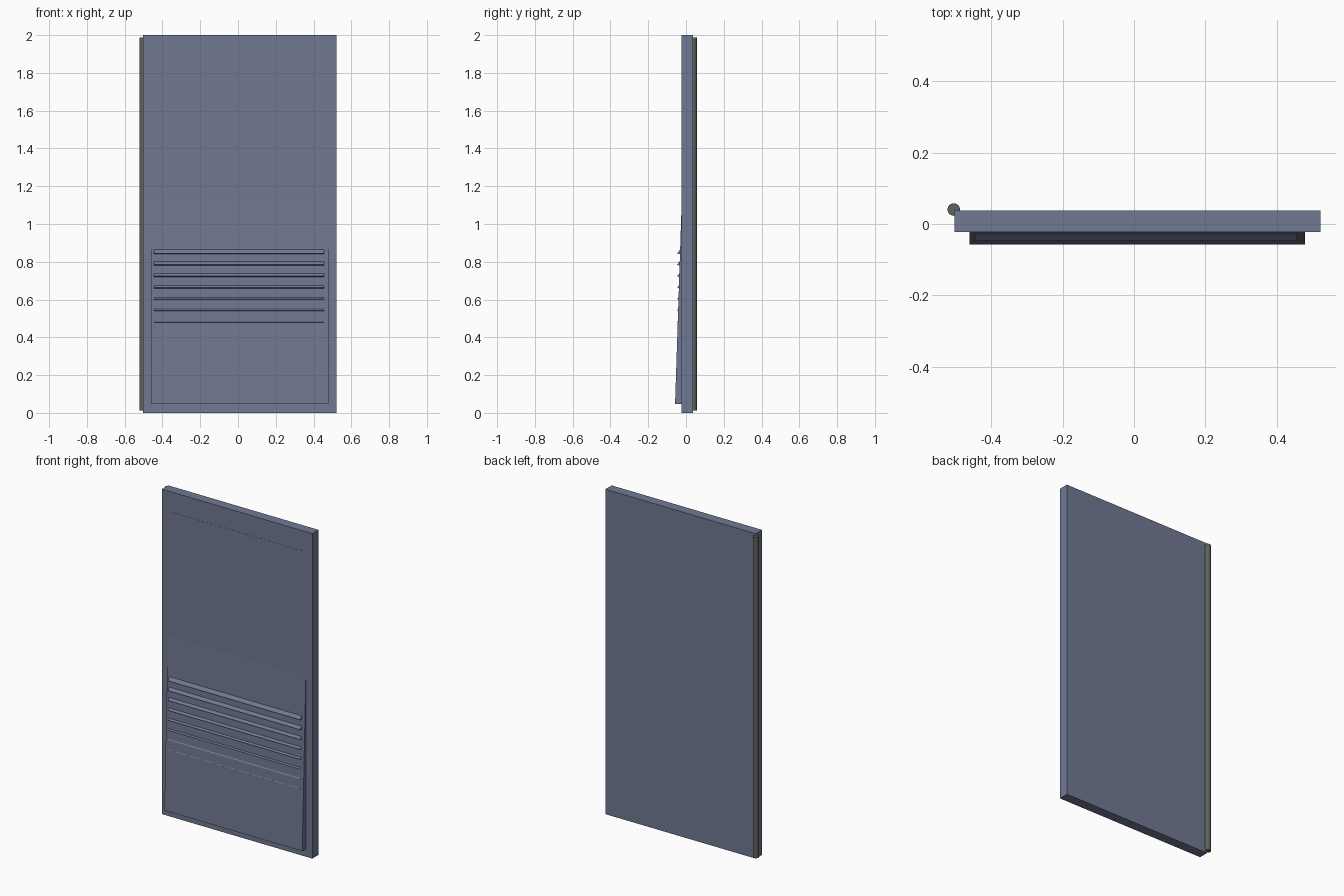
import bpy, bmesh, math

if "Cube" in bpy.data.objects:
    bpy.data.objects.remove(bpy.data.objects["Cube"])


def make_mat(name, rgb):
    m = bpy.data.materials.new(name)
    m.diffuse_color = (*rgb, 1)
    m.use_nodes = True
    m.node_tree.nodes["Principled BSDF"].inputs["Base Color"].default_value = m.diffuse_color
    return m


BLUE = make_mat("slate blue", (0.165, 0.192, 0.295))
GRAY = make_mat("hinge gray", (0.12, 0.118, 0.115))


def extrude_x(name, profile, x0, x1, mat):
    """Extrude a closed (y, z) profile along x."""
    bm = bmesh.new()
    face = bm.faces.new([bm.verts.new((x0, y, z)) for y, z in profile])
    ext = bmesh.ops.extrude_face_region(bm, geom=[face])
    moved = [g for g in ext["geom"] if isinstance(g, bmesh.types.BMVert)]
    bmesh.ops.translate(bm, verts=moved, vec=(x1 - x0, 0, 0))
    bmesh.ops.recalc_face_normals(bm, faces=bm.faces)
    mesh = bpy.data.meshes.new(name)
    bm.to_mesh(mesh)
    bm.free()
    mesh.materials.append(mat)
    ob = bpy.data.objects.new(name, mesh)
    bpy.context.collection.objects.link(ob)
    return ob


def rect(y0, y1, z0, z1):
    return [(y0, z0), (y1, z0), (y1, z1), (y0, z1)]


FRONT, BACK = -0.023, 0.038

# Door slab and its flush upper panel
extrude_x("door_slab", rect(FRONT, BACK, 0, 2), -0.502, 0.522, BLUE)
extrude_x("upper_panel", rect(FRONT - 0.001, FRONT + 0.002, 1.222, 1.876), -0.445, 0.456, BLUE)

# Lower wedge panel, thicker toward the floor
Z0, Z1, DEEP = 0.047, 1.11, -0.058


def wedge_y(z):
    return FRONT + (DEEP - FRONT) * (Z1 - z) / (Z1 - Z0)


extrude_x("lower_wedge_panel",
          [(FRONT + 0.004, Z0), (DEEP, Z0), (FRONT, Z1), (FRONT + 0.004, Z1)],
          -0.461, 0.478, BLUE)

# Louver slats: tips share one plane, so they sink into the wedge lower down
TIP = -0.0475
for i in range(8):
    tip_z = 0.845 - i * 0.0607
    out = wedge_y(tip_z) - TIP
    top_z = tip_z + 0.001 + out * 1.15
    low_z = tip_z - 0.002 - out * 0.2
    extrude_x(f"louver_slat_{i + 1}",
              [(wedge_y(low_z) + 0.002, low_z), (TIP, tip_z), (wedge_y(top_z), top_z),
               (wedge_y(top_z) + 0.002, top_z)],
              -0.445, 0.456, BLUE)

# Hinge rod on the back left edge
bpy.ops.mesh.primitive_cylinder_add(vertices=32, radius=0.0175, depth=1.976,
                                    location=(-0.5045, 0.0405, 1.0))
hinge = bpy.context.object
hinge.name = "hinge_rod"
hinge.data.materials.append(GRAY)
bpy.ops.object.shade_smooth_by_angle(angle=math.radians(35))
